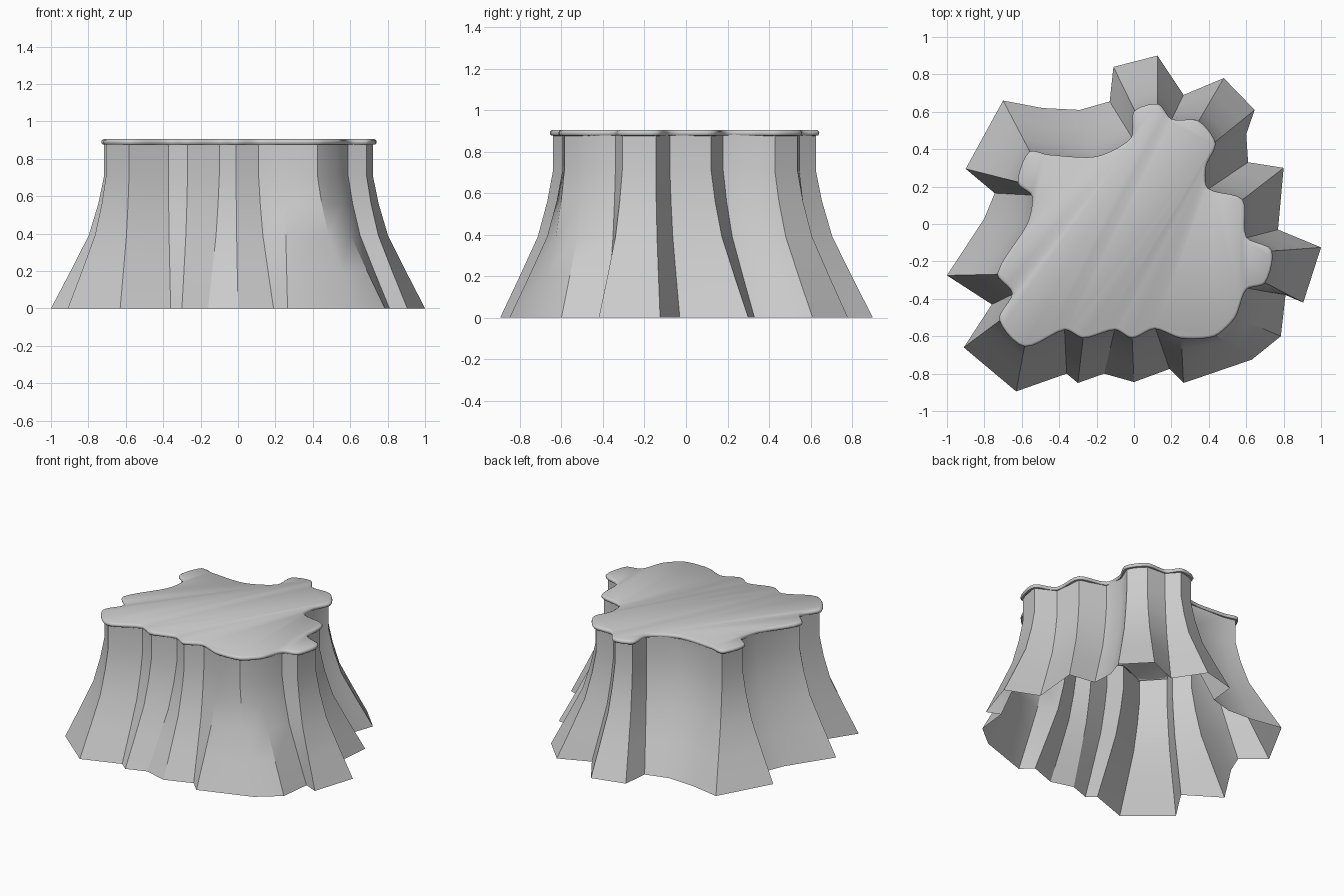
import bpy, bmesh
from math import radians
from mathutils import Vector

if "Cube" in bpy.data.objects:
    bpy.data.objects.remove(bpy.data.objects["Cube"])

# Matching corner points of the flared base and of the cut top (counterclockwise)
BASE = [(1.0, -.125), (.77, -.03), (.80, .30), (.61, .33), (.60, .48), (.645, .61), (.48, .78),
        (.265, .69), (.125, .90), (-.11, .84), (-.13, .655), (-.29, .61), (-.49, .62), (-.70, .66),
        (-.90, .295), (-.745, .165), (-.80, .03), (-1.0, -.275), (-.76, -.43), (-.91, -.66),
        (-.63, -.895), (-.36, -.80), (-.30, -.85), (-.16, -.80), (0, -.845), (.19, -.775),
        (.265, -.85), (.63, -.725), (.785, -.60), (.81, -.38), (.905, -.42)]
TOP = [(.735, -.14), (.60, -.07), (.58, .13), (.395, .19), (.385, .31), (.435, .43), (.345, .55),
       (.20, .56), (.13, .64), (0, .60), (-.015, .46), (-.20, .36), (-.46, .37), (-.56, .385),
       (-.62, .22), (-.545, .15), (-.57, 0), (-.73, -.265), (-.65, -.37), (-.72, -.51),
       (-.585, -.655), (-.37, -.565), (-.27, -.61), (-.10, -.565), (-.01, -.61), (.11, -.56),
       (.25, -.61), (.43, -.60), (.54, -.50), (.60, -.35), (.70, -.315)]
BASE = [Vector(p) for p in BASE]
TOP = [Vector(p) for p in TOP]


def offset(pts, d):
    """Move a closed outline outward by d."""
    out = []
    for i, p in enumerate(pts):
        t = pts[(i + 1) % len(pts)] - pts[i - 1]
        out.append(p + Vector((t.y, -t.x)).normalized() * d)
    return out


def smooth_outline(pts, steps=5, tension=.38):
    """Closed rounded curve through the points."""
    n, out = len(pts), []
    for i in range(n):
        a, b, c, d = (pts[(i + k) % n] for k in (-1, 0, 1, 2))
        size = (c - b).length
        m0 = (c - a).normalized() * size * tension * 2
        m1 = (d - b).normalized() * size * tension * 2
        for s in range(steps):
            t = s / steps
            out.append(b * (2*t**3 - 3*t**2 + 1) + m0 * (t**3 - 2*t**2 + t)
                       + c * (3*t**2 - 2*t**3) + m1 * (t**3 - t**2))
    return out


def loft(name, rings, cap, angle):
    """Skin (outline, z) rings, optionally closing the top."""
    bm = bmesh.new()
    loops = [[bm.verts.new((p.x, p.y, z)) for p in pts] for pts, z in rings]
    n = len(loops[0])
    for lo, hi in zip(loops, loops[1:]):
        for i in range(n):
            j = (i + 1) % n
            bm.faces.new((lo[i], lo[j], hi[j], hi[i]))
    if cap:
        bm.faces.new(loops[-1])
    mesh = bpy.data.meshes.new(name)
    bm.to_mesh(mesh)
    bm.free()
    obj = bpy.data.objects.new(name, mesh)
    bpy.context.collection.objects.link(obj)
    bpy.ops.object.select_all(action='DESELECT')
    obj.select_set(True)
    bpy.context.view_layer.objects.active = obj
    bpy.ops.object.shade_smooth_by_angle(angle=radians(angle))
    return obj


# Flared, open-bottomed wall with root-like folds
neck = offset(TOP, -.015)
flare = [(0, 1), (.2, .63), (.39, .29), (.56, .11), (.71, 0), (.885, 0)]
loft("stump_wall", [([a.lerp(b, f) for a, b in zip(neck, BASE)], z) for z, f in flare], False, 30)

# Flat top plate with a rounded overhanging lip
edge = smooth_outline(TOP)
lip = [(-.018, .876), (-.005, .877), (0, .884), (.001, .891), (-.002, .899), (-.012, .905)]
loft("top_plate", [(offset(edge, d), z) for d, z in lip], True, 40)
